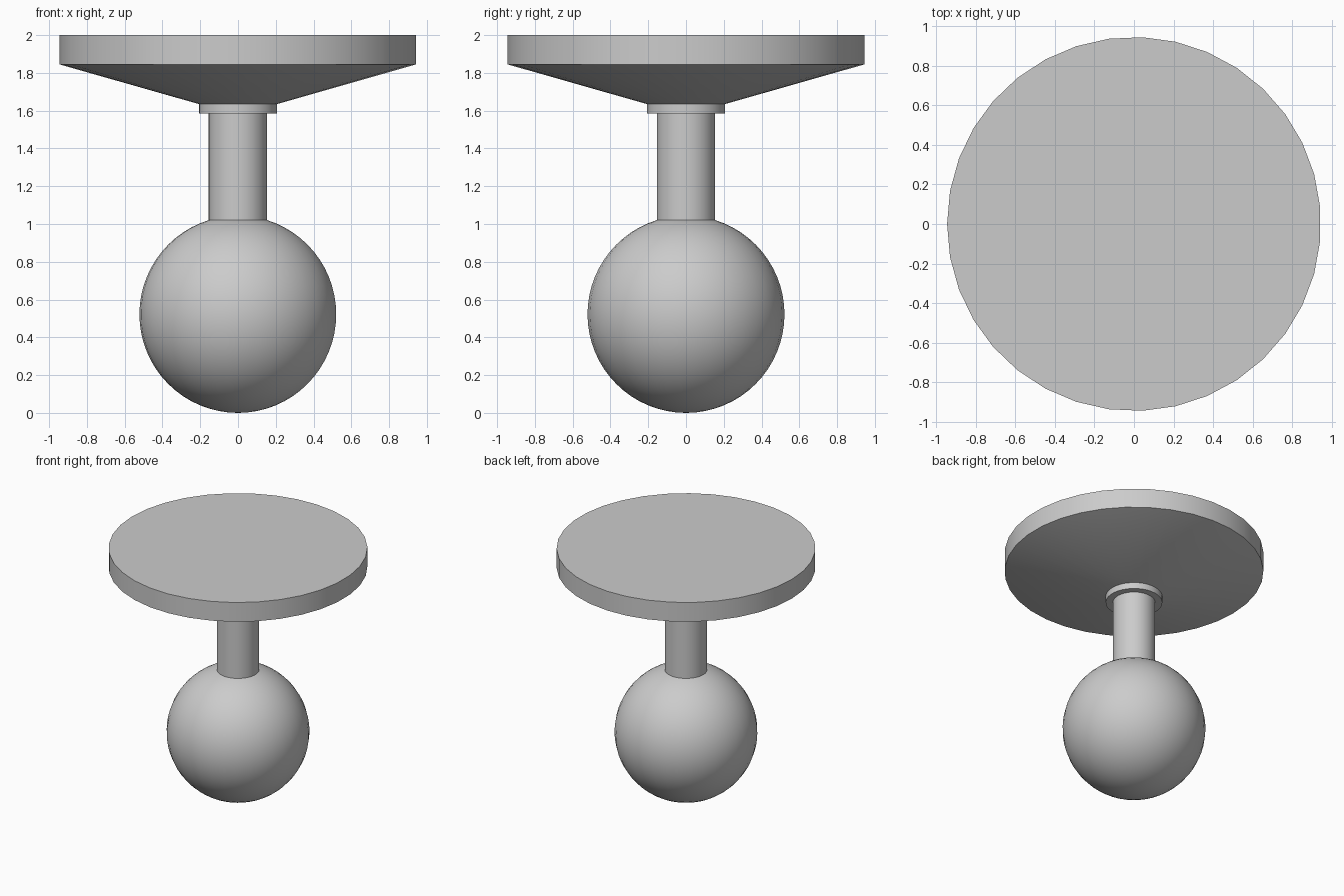
import bpy
import math

cube = bpy.data.objects.get("Cube")
if cube:
    bpy.data.objects.remove(cube, do_unlink=True)

SIDES = 35

grey = bpy.data.materials.new("plain grey")
grey.use_nodes = True
colour = (0.6, 0.6, 0.6, 1)
grey.diffuse_color = colour
grey.node_tree.nodes["Principled BSDF"].inputs["Base Color"].default_value = colour


def finish(name):
    obj = bpy.context.object
    obj.name = name
    obj.data.materials.append(grey)
    bpy.ops.object.shade_smooth_by_angle(angle=math.radians(30))


def turned(name, low, high, bottom, top):
    """Straight or tapered round section between two heights."""
    bpy.ops.mesh.primitive_cone_add(
        vertices=SIDES, radius1=low, radius2=high, depth=top - bottom,
        location=(0, 0, (bottom + top) / 2), rotation=(0, 0, math.pi / 2))
    finish(name)


# Round knob at the bottom
bpy.ops.mesh.primitive_uv_sphere_add(
    segments=SIDES, ring_count=32, radius=0.522, location=(0, 0, 0.522),
    rotation=(0, 0, math.pi / 2))
finish("ball")

# Stem, collar, flared underside and flat disc
turned("stem", 0.155, 0.155, 1.0, 1.585)
turned("collar", 0.207, 0.207, 1.585, 1.635)
turned("flare", 0.207, 0.945, 1.635, 1.845)
turned("disc", 0.945, 0.945, 1.845, 2.0)
